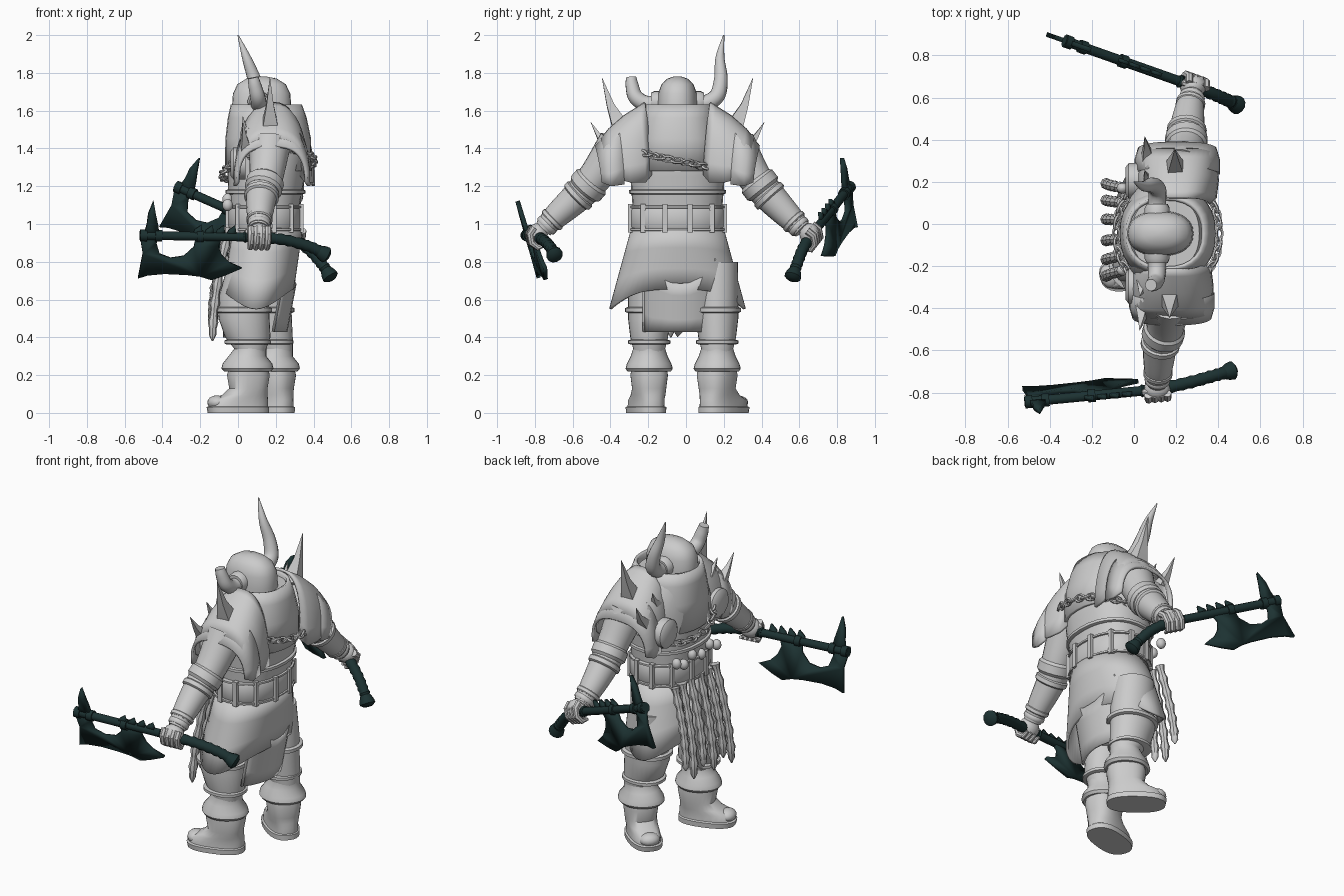
import bpy, bmesh
from math import sin, cos, pi, radians, copysign
from mathutils import Vector, Matrix

if "Cube" in bpy.data.objects:
    bpy.data.objects.remove(bpy.data.objects["Cube"])

def material(name, colour):
    mat = bpy.data.materials.new(name)
    mat.use_nodes = True
    mat.diffuse_color = colour
    mat.node_tree.nodes["Principled BSDF"].inputs["Base Color"].default_value = colour
    return mat

GREY = material("pale grey", (0.6, 0.6, 0.6, 1))
DARK = material("dark green", (0.012, 0.032, 0.032, 1))
MID = -0.045  # body centre line in y
BUILT = []

def build(name, verts, faces, mat=GREY, thick=0):
    mesh = bpy.data.meshes.new(name)
    mesh.from_pydata([tuple(v) for v in verts], [], faces)
    bm = bmesh.new()
    bm.from_mesh(mesh)
    bmesh.ops.recalc_face_normals(bm, faces=bm.faces)
    bm.to_mesh(mesh)
    bm.free()
    mesh.materials.append(mat)
    ob = bpy.data.objects.new(name, mesh)
    bpy.context.collection.objects.link(ob)
    if thick:
        shell = ob.modifiers.new("shell", "SOLIDIFY")
        shell.thickness, shell.offset = thick, 0
    BUILT.append(ob)
    return ob

# Skin a list of equal-length point rows
def loft(name, rings, closed=True, mat=GREY, thick=0):
    n, rows = len(rings[0]), len(rings)
    faces = [(r * n + i, r * n + (i + 1) % n, r * n + n + (i + 1) % n, r * n + n + i)
             for r in range(rows - 1) for i in range(n if closed else n - 1)]
    if closed and not thick:
        faces += [tuple(range(n)), tuple(range((rows - 1) * n, rows * n))]
    return build(name, [p for ring in rings for p in ring], faces, mat, thick)

def power(value, exponent):
    return copysign(abs(value) ** exponent, value)

# Horizontal ovals given as (z, centre x, centre y, radius x, radius y)
def stack(name, stations, square=1.0, n=28, thick=0):
    angles = [2 * pi * i / n for i in range(n)]
    return loft(name, [[(cx + rx * power(cos(a), square), cy + ry * power(sin(a), square), z)
                        for a in angles] for z, cx, cy, rx, ry in stations], thick=thick)

# Round sweep along a path with changing radius
def tube(name, points, radii, n=14, mat=GREY):
    points = [Vector(p) for p in points]
    u, rings = None, []
    for i, p in enumerate(points):
        t = (points[min(i + 1, len(points) - 1)] - points[max(i - 1, 0)]).normalized()
        u = u or t.orthogonal()
        u = (u - t * u.dot(t)).normalized()
        v = t.cross(u)
        rings.append([p + radii[i] * (u * cos(2 * pi * k / n) + v * sin(2 * pi * k / n)) for k in range(n)])
    return loft(name, rings, mat=mat)

def smooth_path(points, per=5):
    pts = [Vector(p) for p in [points[0], *points, points[-1]]]
    out = []
    for a, b, c, d in zip(pts, pts[1:], pts[2:], pts[3:]):
        for t in [k / per for k in range(per)]:
            out.append(0.5 * (2 * b + (c - a) * t + (2 * a - 5 * b + 4 * c - d) * t * t
                              + (3 * b - a - 3 * c + d) * t ** 3))
    return out + [pts[-1]]

def curved(name, rows, n=14):
    path = smooth_path(rows)
    return tube(name, [p.xyz for p in path], [p[3] for p in path], n)

def plate(name, outline, origin, u, v, thick, mat=GREY):
    verts = [Vector(origin) + Vector(u) * a + Vector(v) * b for a, b in outline]
    return build(name, verts, [tuple(range(len(verts)))], mat, thick)

def ball(name, x, y, z, rx, ry, rz):
    angles = [pi * (k / 8 - .5) * .98 for k in range(9)]
    return stack(name, [(z + rz * sin(a), x, y, rx * cos(a), ry * cos(a)) for a in angles], n=14)

def band(name, z, cx, cy, rx, ry, height, bulge=0.012):
    stack(name, [(z + height * h, cx, cy, rx + bulge * b, ry + bulge * b)
                 for h, b in ((-.5, 0), (-.33, 1), (.33, 1), (.5, 0))], 0.9)

# Torso, belts and collar
stack("torso", [(0.7, .13, MID, .16, .2), (0.95, .14, MID, .18, .23), (1.12, .14, MID, .19, .24),
                (1.25, .15, MID, .205, .25), (1.4, .155, MID, .21, .26), (1.52, .15, MID, .18, .23),
                (1.6, .15, MID, .16, .17)], 0.85)
band("waist_belt", 1.03, .14, MID, .185, .243, .13)
band("chest_strap", 1.17, .145, MID, .2, .245, .025)
for side in (-1, 1):
    band("belt_edge", 1.03 + side * .06, .14, MID, .188, .248, .016)
for i in range(12):
    a = 2 * pi * (i + .5) / 12
    p, lift = Vector((.14 + .2 * cos(a), MID + .258 * sin(a), 1.03)), Vector((0, 0, .075))
    tube("belt_loop", [p - lift, p + lift], [.018, .018], 4)
stack("neck_collar", [(1.28, .16, MID, .22, .215), (1.45, .16, MID, .218, .21),
                      (1.56, .155, MID, .2, .185), (1.63, .15, MID, .18, .165)], 0.85, thick=.018)

# Helmet and horns
stack("helmet", [(1.4, .13, MID, .155, .11), (1.62, .125, MID, .157, .107), (1.69, .125, MID, .152, .102),
                 (1.74, .125, MID, .128, .085), (1.77, .125, MID, .08, .053), (1.782, .125, MID, .02, .015)], 0.88)
curved("tall_horn", [(.11, .02, 1.65, .045), (.11, .1, 1.64, .043), (.11, .165, 1.68, .042),
                     (.085, .185, 1.77, .036), (.045, .18, 1.88, .024), (.0, .2, 2.0, .003)])
curved("broken_horn", [(.11, -.1, 1.65, .045), (.11, -.2, 1.635, .043), (.105, -.265, 1.67, .04),
                       (.09, -.285, 1.73, .035), (.08, -.29, 1.775, .028)])
for side in (-1, 1):
    tube("horn_socket", [(.11, MID + side * r, 1.645) for r in (.08, .12, .14)], [.06, .06, .05])

# Shoulder armour, spikes and chest discs
def pauldron(name, cx, side, stations):
    arc = [pi * k / 20 for k in range(21)]
    loft(name, [[(cx - half * power(cos(a), .75), MID + side * (d - .03 * (1 - sin(a))),
                  low + (top - low) * sin(a) ** .75) for a in arc] for d, top, half, low in stations], False, thick=.016)

for side, cx in ((-1, .18), (1, .205)):
    pauldron("pauldron_top", cx, side, [(.17, 1.64, .15, 1.26), (.2, 1.62, .18, 1.22), (.28, 1.57, .19, 1.22),
                                        (.36, 1.5, .185, 1.24), (.4, 1.45, .175, 1.27)])
    pauldron("pauldron_rim", cx, side, [(.31, 1.54, .195, 1.21), (.38, 1.47, .195, 1.2), (.43, 1.41, .18, 1.22)])
    for x, d, z, outward, rise, radius in ((-.01, .3, 1.51, .1, .265, .062), (-.14, .36, 1.4, .1, .14, .04),
                                           (-.14, .24, 1.47, .06, .1, .035)):
        base, tip = Vector((cx + x, MID + side * d, z)), Vector((cx + x * 1.1, MID + side * (d + outward), z + rise))
        bend = base.lerp(tip, .45) + Vector((0, side * outward * .1, 0))
        tube("shoulder_spike", [base, bend, tip], [radius, radius * .45, .001], 4)
    tube("chest_disc", [(x, MID + side * .25, 1.32) for x in (.04, -.025, -.04)], [.085, .085, .065], 20)

# Chain slung around the chest
for i in range(40):
    a = 2 * pi * i / 40
    bpy.ops.mesh.primitive_torus_add(
        location=(.16 + .245 * power(cos(a), .85), MID + .25 * power(sin(a), .85),
                  1.335 - .06 * sin(a) - .08 * max(0, -cos(a))),
        rotation=(pi / 2 * (i % 2) + .6, 0, a + pi / 2),
        major_segments=10, minor_segments=5, major_radius=.022, minor_radius=.008)
    bpy.context.object.name = "chain_link"
    bpy.context.object.scale = (1.3, .8, 1)
    bpy.context.object.data.materials.append(GREY)
    BUILT.append(bpy.context.object)

# Armoured skirt, open at the front, pointed at the sides
rows = []
for t in (0, .3, .65, 1):
    row = []
    for a in [radians(28 + 304 * k / 48) for k in range(49)]:
        hem = .655 - .105 * abs(sin(a)) ** 3
        row.append((.145 - .05 * t - (.19 + .005 * t) * cos(a), MID + (.24 + .115 * t) * sin(a), .97 + (hem - .97) * t))
    rows.append(row)
loft("skirt", rows, False, thick=.014)

# Curved back cloth with two upright points at the top corners
rows = []
for y, top in ((-.19, .68), (-.195, .79), (-.18, .82), (-.165, .77), (-.145, .73), (-.1, .715), (-.05, .69), (0, .685)):
    rows.append([(.325 - .19 * (.8 - z) - 1.9 * y * y, y, z) for z in [.43 + (top - .43) * k / 4 for k in range(5)]])
rows += [[(x, -y, z) for x, y, z in row] for row in reversed(rows[:-1])]
loft("back_cloth", [[(x, y - .03, z) for x, y, z in row] for row in rows], False, thick=.014)

# Front cloth, hanging tails and belt trophies
outline = [(-.09, 0), (.09, 0), (.11, -.3), (.06, -.5), (0, -.56), (-.05, -.48), (-.11, -.32)]
plate("front_cloth", outline, (-.04, MID, .96), (0, 1, 0), (.06, 0, 1), .014)
for i, y in enumerate((-.22, -.15, -.07, .02, .1, .17)):
    low = (.38, .44, .4, .46, .42, .5)[i]
    tube("hanging_tail", [(-.045 - .09 * sin(k * pi / 36), y * (1 + k / 120), .98 + (low - .98) * k / 18)
                          for k in range(19)], [.02 + .008 * (k % 3 == 0) for k in range(18)] + [.004], 8)
    ball("belt_trophy", -.055, y, 1.1 + .03 * (i % 2), .028, .026, .032)

# Legs and boots
for side, cx, cy, heel, turn in ((-1, .032, -.195, .055, 17), (1, .15, .165, .195, -38)):
    shin = heel + .01
    cuff = heel - .005
    stack("thigh", [(.8, cx * .6 + .05, cy, .12, .11), (.62, cx, cy, .132, .112), (.5, cx, cy, .135, .112),
                    (.4, cx + .02, cy, .12, .1), (.34, shin, cy, .085, .085), (.25, shin, cy, .08, .08)])
    band("knee_rim", .545, cx, cy, .137, .115, .03)
    band("shin_rim", .375, cx + .02, cy, .112, .1, .025)
    stack("boot_cuff", [(.39, shin, cy, .085, .085), (.34, shin, cy, .085, .085), (.3, cuff, cy, .1, .098),
                        (.26, cuff, cy, .132, .118), (.235, cuff, cy, .138, .125), (.22, cuff, cy, .125, .115),
                        (.225, cuff, cy, .08, .08)], 1.05)
    boot = stack("boot", [(0, -.055, 0, .165, .092), (.03, -.058, 0, .168, .094), (.035, -.055, 0, .16, .084),
                          (.07, -.05, 0, .155, .082), (.095, -.02, 0, .12, .084), (.13, 0, 0, .1, .086),
                          (.2, 0, 0, .112, .094), (.26, 0, 0, .095, .086)], .8)
    toe = ball("toe_cap", -.175, 0, .055, .05, .06, .038)
    for part in (boot, toe):
        part.data.transform(Matrix.Translation((heel, cy, 0)) @ Matrix.Rotation(radians(turn), 4, "Z"))

# Arms with bracer straps
ARMS = {"right": [(.17, -.36, 1.42, .11), (.15, -.48, 1.25, .09), (.125, -.57, 1.15, .083),
                  (.115, -.69, 1.04, .067), (.11, -.755, .975, .05)],
        "left": [(.22, .26, 1.42, .11), (.245, .36, 1.25, .09), (.25, .44, 1.15, .085),
                 (.265, .555, 1.03, .068), (.28, .615, .97, .05)]}
for side, arm in ARMS.items():
    curved(side + "_arm", arm, 20)
    spine = smooth_path(arm)
    for k, wide, length in ((7, .014, .04), (10, .01, .02), (16, .006, .015), (18, .005, .015)):
        p, way = spine[k].xyz, (spine[k + 1].xyz - spine[k - 1].xyz).normalized() * length
        tube(side + "_arm_strap", [p - way, p - way * .6, p + way * .6, p + way],
             [spine[k][3] + r for r in (0, wide, wide, 0)], 20)

# Axes and the hands that grip them
BLADE = [(0, 0), (-.02, -.1), (.0, -.235), (-.05, -.218), (-.14, -.208), (-.26, -.212), (-.33, -.22), (-.39, -.238),
         (-.46, -.212), (-.55, -.17), (-.48, -.14), (-.44, -.1), (-.42, -.05), (-.44, 0), (-.3, 0), (-.29, -.06),
         (-.24, -.11), (-.17, -.122), (-.11, -.1), (-.09, -.04), (-.1, 0)]
HORN = [(-.02, 0), (-.035, .06), (-.04, .12), (-.065, .19), (-.08, .12), (-.095, .06), (-.105, 0)]

def axe(side, head, hand, tail, up):
    head, hand, up = Vector(head), Vector(hand), Vector(up)
    along = (head - hand).normalized()
    up = (up - along * up.dot(along)).normalized()
    across = along.cross(up)
    across *= copysign(1, across.y * hand.y)
    grip = smooth_path([hand + along * .08, hand] + tail, 6)
    tube(side + "_axe_shaft", [head, hand], [.024, .024], 12, DARK)
    tube(side + "_axe_grip", grip, [.027 + .005 * (k % 2) for k in range(len(grip))], 12, DARK)
    end = (grip[-1] - grip[-2]).normalized()
    tube(side + "_axe_pommel", [grip[-1] + end * k for k in (-.03, 0, .02, .035)], [.03, .042, .045, .025], 12, DARK)
    for a in (.02, .1, .32):
        tube(side + "_axe_collar", [head - along * (a + k) for k in (-.018, .018)], [.032, .032], 12, DARK)
    plate(side + "_axe_blade", BLADE, head, along, up, .022, DARK)
    plate(side + "_axe_horn", HORN, head, along, up, .024, DARK)
    for a in (.31, .37, .43, .49):
        tooth = [(-.025, .01), (.03, .01), (.02, .035), (-.015, .062)]
        plate(side + "_axe_tooth", tooth, head - along * a, along, up, .018, DARK)
    ball(side + "_palm", *(hand + Vector((0, 0, .015))), .064, .055, .06)
    for k in range(4):
        base, arc = hand + along * (.03 * k - .045), [radians(d) for d in (80, 30, -20, -70, -120)]
        tube(side + "_finger", [base + across * cos(a) * .045 + up * sin(a) * .056 for a in arc],
             [.02, .019, .018, .016, .01], 8)
    thumb = [hand + along * .03 + up * .04, hand + along * .06 + up * .03, hand + along * .075 - up * .01]
    tube(side + "_thumb", thumb, [.02, .017, .01], 8)

axe("right", (-.52, -.845, .94), (.11, -.785, .93),
    [(.25, -.755, .915), (.38, -.72, .88), (.45, -.7, .845)], (0, -.28, .96))
axe("left", (-.33, .87, 1.2), (.28, .655, .93),
    [(.38, .615, .86), (.45, .585, .78), (.48, .57, .735)], (0, 0, 1))

# Smooth shading with sharp edges kept
bpy.ops.object.select_all(action="DESELECT")
for ob in BUILT:
    ob.select_set(True)
bpy.context.view_layer.objects.active = BUILT[0]
bpy.ops.object.shade_smooth_by_angle(angle=radians(40))
